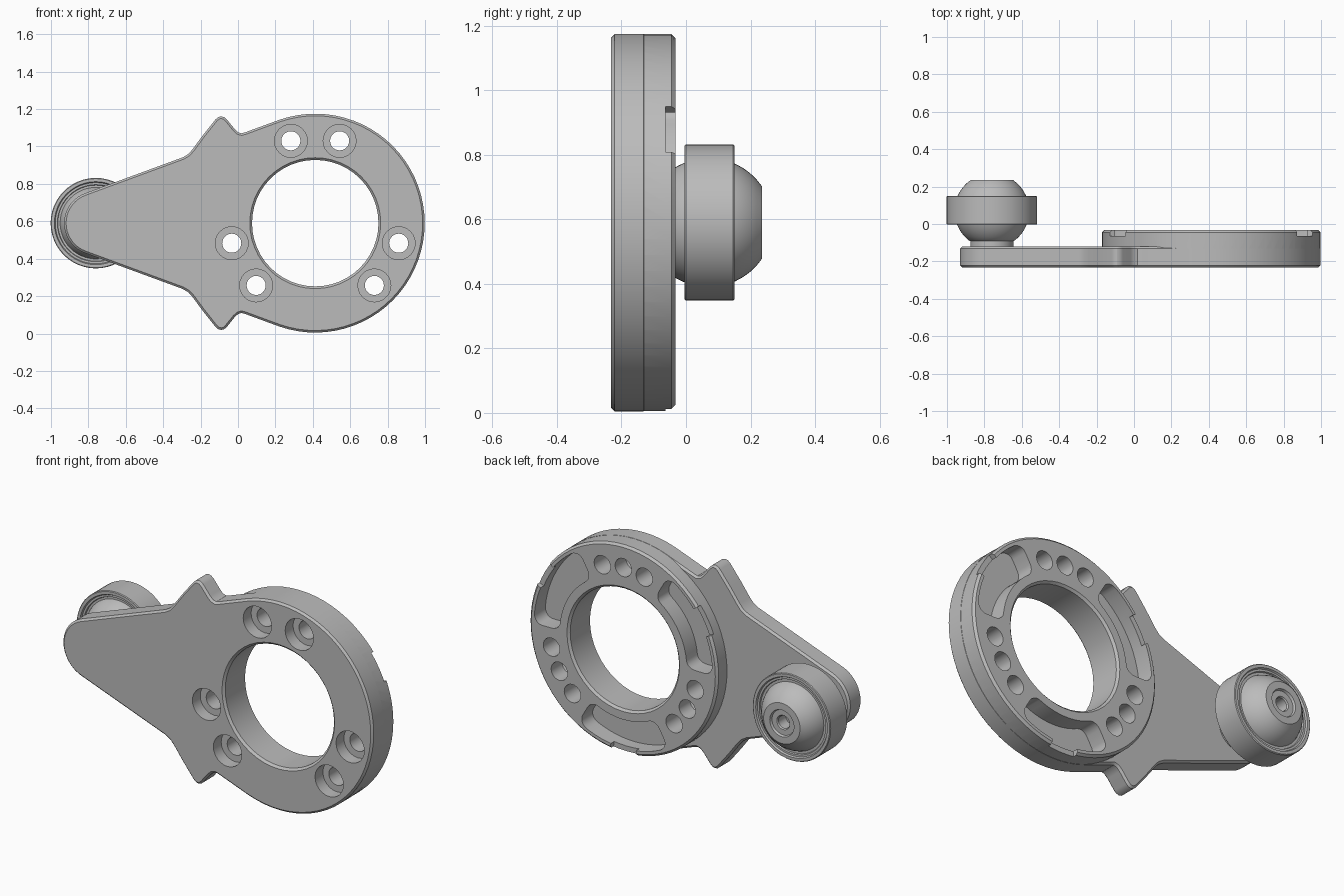
import bpy, bmesh
from math import sin, cos, pi, radians
from mathutils import Vector

cube = bpy.data.objects.get("Cube")
if cube:
    bpy.data.objects.remove(cube, do_unlink=True)

RING = (0.413, 0.59)      # ring centre in x, z
RING_R, BORE_R, BOLT_R = 0.585, 0.338, 0.459
FRONT, PLATE_BACK, RING_BACK = -0.232, -0.12, -0.033
TIP = (-0.76, 0.59)       # roller axis in x, z

steel = bpy.data.materials.new("grey metal")
steel.use_nodes = True
steel.diffuse_color = (0.5, 0.5, 0.5, 1)
steel.node_tree.nodes["Principled BSDF"].inputs["Base Color"].default_value = (0.5, 0.5, 0.5, 1)


def finish(name, bm):
    bmesh.ops.recalc_face_normals(bm, faces=bm.faces)
    mesh = bpy.data.meshes.new(name)
    bm.to_mesh(mesh)
    bm.free()
    mesh.materials.append(steel)
    obj = bpy.data.objects.new(name, mesh)
    bpy.context.collection.objects.link(obj)
    return obj


def arc(centre, r, start, end, n):
    """Points on an arc in x, z, angles in degrees."""
    out = []
    for i in range(n + 1):
        a = radians(start + (end - start) * i / n)
        out.append((centre[0] + r * cos(a), centre[1] + r * sin(a)))
    return out


def prism(name, points, y0, y1, chamfer=0):
    """Outline in x, z extruded along y, with chamfered rims."""
    bm = bmesh.new()
    face = bm.faces.new([bm.verts.new((x, y0, z)) for x, z in points])
    ext = bmesh.ops.extrude_face_region(bm, geom=[face])
    moved = [g for g in ext["geom"] if isinstance(g, bmesh.types.BMVert)]
    bmesh.ops.translate(bm, verts=moved, vec=(0, y1 - y0, 0))
    if not any(len(f.verts) == len(points) and f.calc_center_median().y < y0 + 1e-5 for f in bm.faces):
        bm.faces.new([v for v in bm.verts if v not in moved])
    bmesh.ops.recalc_face_normals(bm, faces=bm.faces)
    if chamfer:
        rims = [e for e in bm.edges if abs(e.verts[0].co.y - e.verts[1].co.y) < 1e-5]
        bmesh.ops.bevel(bm, geom=rims, offset=chamfer, segments=1, affect='EDGES')
    return finish(name, bm)


def lathe(name, centre, profile, steps=32, closed=False):
    """Profile of (radius, y) turned around an axis along y."""
    bm = bmesh.new()
    verts = [bm.verts.new((r, y, 0)) for r, y in profile]
    edges = [bm.edges.new(p) for p in zip(verts, verts[1:])]
    if closed:
        edges.append(bm.edges.new((verts[-1], verts[0])))
    bmesh.ops.spin(bm, geom=verts + edges, cent=(0, 0, 0), axis=(0, 1, 0),
                   angle=2 * pi, steps=steps, dvec=(0, 0, 0))
    bmesh.ops.remove_doubles(bm, verts=bm.verts, dist=1e-4)
    bmesh.ops.translate(bm, verts=bm.verts, vec=Vector((centre[0], 0, centre[1])))
    return finish(name, bm)


def combine(target, tool, operation):
    tool.hide_render = True
    mod = target.modifiers.new(tool.name, 'BOOLEAN')
    mod.operation, mod.object, mod.solver = operation, tool, 'EXACT'
    bpy.context.view_layer.objects.active = target
    bpy.ops.object.modifier_apply(modifier=mod.name)
    bpy.data.objects.remove(tool, do_unlink=True)


def smooth(obj, angle=28):
    bpy.ops.object.select_all(action='DESELECT')
    obj.select_set(True)
    bpy.context.view_layer.objects.active = obj
    bpy.ops.object.shade_smooth_by_angle(angle=radians(angle))


def ring_sector(mid, half, r0, r1, corner):
    """Arc-shaped slot outline with rounded corners."""
    points, rm = [], (r0 + r1) / 2
    length = radians(half) * rm
    corners = [(length, r1, 0), (-length, r1, 90), (-length, r0, 180), (length, r0, 270)]
    for i, (s, r, start) in enumerate(corners):
        cs = s - corner if s > 0 else s + corner
        cr = r - corner if r == r1 else r + corner
        points += arc((cs, cr), corner, start, start + 90, 5)
        if i in (0, 2):                       # follow the curve between corners
            points += [(cs - 2 * cs * k / 12, r) for k in range(1, 12)]
    return [(RING[0] + r * cos(radians(mid) - s / rm),
             RING[1] + r * sin(radians(mid) - s / rm)) for s, r in points]


# Arm plate: upper half of the outline, mirrored for the lower half
upper = arc(RING, RING_R, 0, 109, 22)
upper += [(0.045, 1.078), (0.02, 1.07), (0, 1.076), (-0.018, 1.093), (-0.06, 1.145),
          (-0.074, 1.157), (-0.09, 1.161), (-0.106, 1.157), (-0.12, 1.145),
          (-0.19, 1.057), (-0.243, 0.985), (-0.265, 0.96), (-0.295, 0.942)]
upper += arc(TIP, 0.17, 110, 180, 9)
lower = [(x, 2 * RING[1] - z) for x, z in reversed(upper[1:-1])]
body = prism("arm_and_ring", upper + lower, FRONT, PLATE_BACK, 0.011)

# Thick ring behind the plate
disc = prism("ring_disc", arc(RING, RING_R - 0.001, 0, 360, 72)[:-1], FRONT + 0.04, RING_BACK, 0.012)
combine(body, disc, 'UNION')

# Central bore with chamfered mouths
flare = BORE_R + 0.032
combine(body, lathe("bore", RING, [
    (0, FRONT - 0.02), (flare, FRONT - 0.02), (BORE_R, FRONT + 0.012),
    (BORE_R, RING_BACK - 0.012), (flare, RING_BACK + 0.02), (0, RING_BACK + 0.02)], 48), 'DIFFERENCE')

for mid in (90, 210, 330):
    # Two counterbored through holes beside one blind hole
    for offset in (-16.5, 0, 16.5):
        spot = arc(RING, BOLT_R, mid + offset, mid + offset, 1)[0]
        if offset:
            profile = [(0, -0.3), (0.088, -0.3), (0.088, FRONT + 0.07), (0.051, FRONT + 0.07),
                       (0.051, 0), (0, 0)]
        else:
            profile = [(0, -0.16), (0.051, -0.13), (0.051, 0), (0, 0)]
        combine(body, lathe("bolt_hole", spot, profile, 24), 'DIFFERENCE')
    # Curved pocket with a notch through its outer lip
    pocket = ring_sector(mid - 60, 30, 0.395, 0.555, 0.05)
    combine(body, prism("pocket", pocket, -0.13, 0), 'DIFFERENCE')
    notch = arc(RING, 0.5, mid - 68, mid - 52, 4) + arc(RING, 0.64, mid - 52, mid - 68, 4)
    combine(body, prism("lip_notch", notch, -0.063, 0.01), 'DIFFERENCE')
smooth(body)

# Ball stud: flange, ball and a stepped socket in its end
stud = [(0, -0.125), (0.115, -0.125), (0.115, -0.092)]
for i in range(15):
    a = radians(-52 + 107.5 * i / 14)
    stud.append((0.2 * cos(a), 0.07 + 0.2 * sin(a)))
stud += [(0.105, 0.235), (0.075, 0.235), (0.07, 0.222), (0.04, 0.222), (0.035, 0.215), (0.035, 0.15), (0, 0.15)]
smooth(lathe("ball_stud", TIP, stud, 48))

# Roller with stepped grooves on both faces
half = [(0.236, 0.078), (0.242, 0.074), (0.242, 0.004), (0.238, 0)]
half = [(0.242, 0.073), (0.238, 0.077), (0.222, 0.077), (0.217, 0.068),
        (0.206, 0.068), (0.203, 0.06), (0.185, 0.06)]
MID = 0.073
roller = [(r, MID + y) for r, y in half] + [(r, MID - y) for r, y in reversed(half)]
smooth(lathe("roller", TIP, roller, 48, closed=True))
